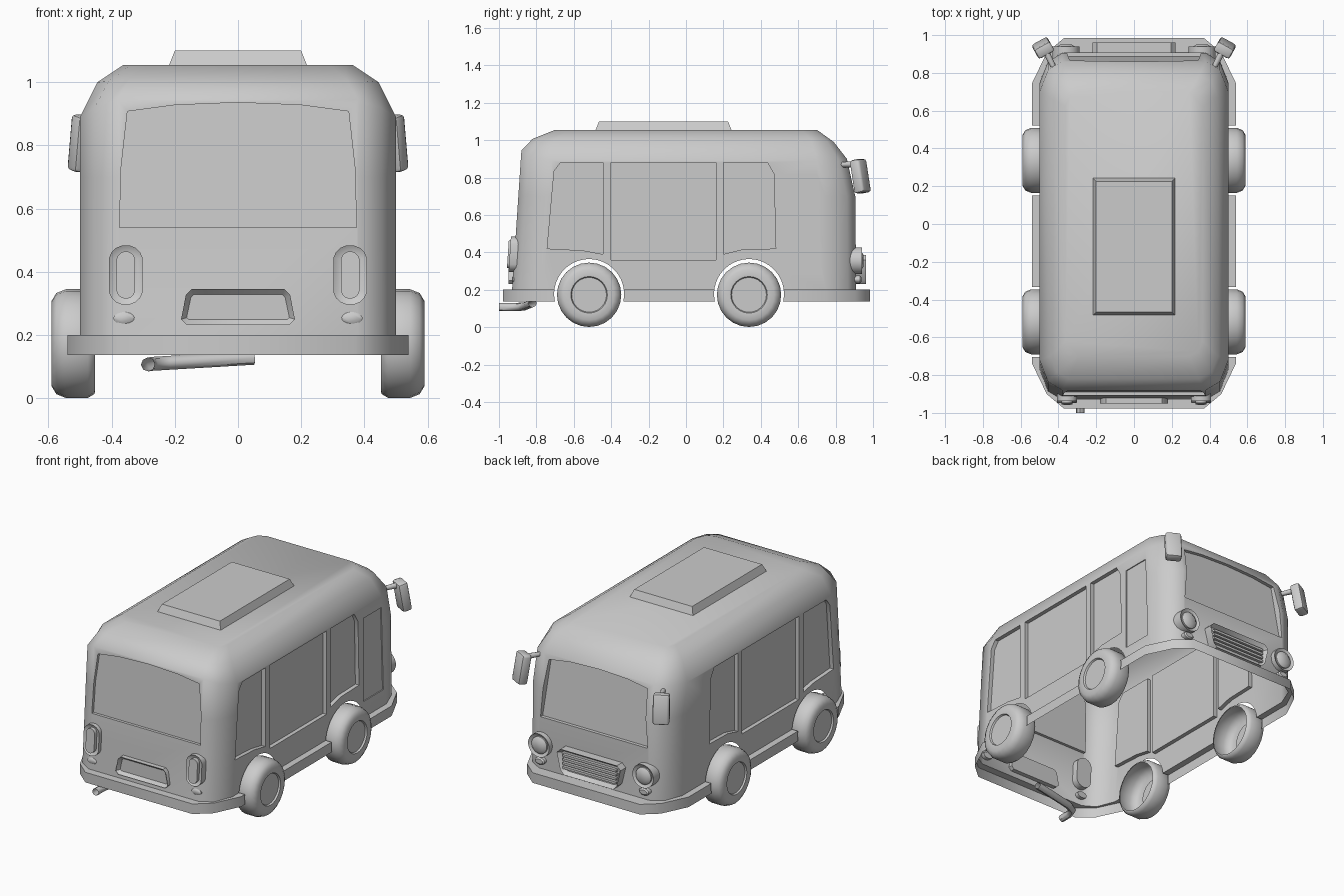
import bpy, bmesh, math
from mathutils import Matrix, Vector

if "Cube" in bpy.data.objects:
    bpy.data.objects.remove(bpy.data.objects["Cube"])

ARCHES = [(-0.518, 0.177), (0.337, 0.177)]
ARCH_R = 0.187


def finish(bm, name, angle=45):
    bmesh.ops.recalc_face_normals(bm, faces=bm.faces)
    me = bpy.data.meshes.new(name)
    bm.to_mesh(me)
    bm.free()
    ob = bpy.data.objects.new(name, me)
    bpy.context.collection.objects.link(ob)
    return smooth(ob, angle)


def smooth(ob, angle=45):
    bpy.ops.object.select_all(action='DESELECT')
    ob.select_set(True)
    bpy.context.view_layer.objects.active = ob
    bpy.ops.object.shade_smooth_by_angle(angle=math.radians(angle))
    return ob


def prism(name, outline, axis, a, b, lean=0, inset=0, push=0, taper=0):
    """Extrude an outline along an axis from a to b; optionally inset and push the b face."""
    place = {'x': lambda p, t: (t, p[0], p[1]),
             'y': lambda p, t: (p[0], t + lean * (p[1] - 0.5), p[1]),
             'z': lambda p, t: (p[0], p[1], t)}[axis]
    bm = bmesh.new()
    lo = [bm.verts.new(place(p, a)) for p in outline]
    hi = [bm.verts.new(place(p, b)) for p in outline]
    n = len(outline)
    for i in range(n):
        j = (i + 1) % n
        bm.faces.new((lo[i], lo[j], hi[j], hi[i]))
    bm.faces.new(lo[::-1])
    cap = bm.faces.new(hi)
    bmesh.ops.recalc_face_normals(bm, faces=bm.faces)
    if inset:
        bmesh.ops.inset_region(bm, faces=[cap], thickness=inset)
        bmesh.ops.translate(bm, verts=cap.verts, vec=cap.normal * push)
    return finish(bm, name, 40)


def oval(cx, cz, rx, rz, n=16, straight=0):
    pts = []
    for i in range(n):
        t = 2 * math.pi * (i + 0.5) / n
        pts.append((cx + rx * math.cos(t),
                    cz + rz * math.sin(t) + math.copysign(straight, math.sin(t))))
    return pts


def chamfered(top, bottom, z0, z1, c):
    half = [(bottom - c, z0), (bottom, z0 + c), (top, z1 - c), (top - c, z1)]
    return half + [(-x, z) for x, z in reversed(half)]


def ring(hx, yf, yr, zs, zf, zr, cs, cm, ce):
    """Plan outline with three points per corner."""
    pts = []
    for sx, front in ((1, True), (-1, True), (-1, False), (1, False)):
        y, s, ze = (yf, -1, zf) if front else (yr, 1, zr)
        c = [(sx * hx, y + s * cs, zs),
             (sx * (hx - cm), y + s * cm, (zs + ze) / 2),
             (sx * (hx - ce), y, ze)]
        pts += c if (sx > 0) == front else c[::-1]
    return pts


# Body shell with bumper band, lofted from the bottom to the roof
rings = [ring(.54, .985, -.978, .137, .137, .137, .24, .078, .17),
         ring(.54, .985, -.978, .2, .2, .2, .24, .078, .17),
         ring(.50, .91, -.93, .2, .2, .2, .16, .045, .12),
         ring(.50, .905, -.8964, .70, .70, .70, .16, .045, .12),
         ring(.50, .86, -.88, .89, .90, .945, .16, .045, .12),
         ring(.445, .79, -.82, 1.0, .99, 1.007, .12, .036, .10),
         ring(.363, .70, -.70, 1.055, 1.055, 1.055, .08, .024, .07)]
bm = bmesh.new()
vs = [[bm.verts.new(p) for p in r] for r in rings]
for r0, r1 in zip(vs, vs[1:]):
    for i in range(12):
        j = (i + 1) % 12
        bm.faces.new((r0[i], r0[j], r1[j], r1[i]))
bm.faces.new(vs[0][::-1])
bm.faces.new(vs[-1])
body = finish(bm, "body")

# Cutters: side windows, door panel, windscreen, rear window, wheel arches
side = [[(-.742, .42), (-.55, .41), (-.445, .39), (-.445, .88), (-.67, .88), (-.705, .835)],
        [(-.40, .36), (.16, .36), (.16, .88), (-.40, .88)],
        [(.20, .39), (.30, .415), (.48, .42), (.47, .82), (.435, .88), (.20, .88)]]
cutters = [prism("cut", o, 'x', s * .475, s * .7) for o in side for s in (1, -1)]
cutters.append(prism("cut", [(.525, .30), (.72, .30), (.70, .82), (.525, .82)], 'x', .494, .7))
cutters.append(prism("cut", [(-.37, .52), (.37, .52), (.34, .87), (.2, .89), (0, .898),
                             (-.2, .89), (-.34, .87)], 'y', .888, 1.3, lean=-.12))
cutters.append(prism("cut", [(-.375, .54), (.375, .54), (.37, .73), (.35, .908), (.2, .928),
                             (0, .936), (-.2, .928), (-.35, .908), (-.37, .73)],
                     'y', -.892, -1.3, lean=.067))
for y, z in ARCHES:
    cutters.append(prism("cut", oval(y, z, ARCH_R, ARCH_R, 48), 'x', -.8, .8))
for c in cutters:
    m = body.modifiers.new("cut", 'BOOLEAN')
    m.operation, m.solver, m.object = 'DIFFERENCE', 'EXACT', c
    bpy.context.view_layer.objects.active = body
    bpy.ops.object.modifier_apply(modifier=m.name)
    bpy.data.objects.remove(c)

# Open the underside and remove the tunnels left between the arches
bm = bmesh.new()
bm.from_mesh(body.data)
dead = []
for f in bm.faces:
    tunnel = any(all(abs(math.hypot(v.co.y - y, v.co.z - z) - ARCH_R) < .002 for v in f.verts)
                 for y, z in ARCHES)
    if tunnel or all(v.co.z < .14 for v in f.verts):
        dead.append(f)
bmesh.ops.delete(bm, geom=dead, context='FACES')
bm.to_mesh(body.data)
bm.free()
smooth(body)

# Roof hatch
hatch = prism("roof_hatch", [(-.22, -.485), (.22, -.485), (.22, .245), (-.22, .245)], 'z', 1.05, 1.10)
for v in hatch.data.vertices:
    if v.co.z > 1.08:
        v.co.x -= math.copysign(.02, v.co.x)
        v.co.y -= math.copysign(.02, v.co.y + .12)

# Wheels: hollow cups turned about the axle
tyre = [(.452, .15), (.455, .16), (.475, .172), (.545, .172), (.575, .160), (.59, .135),
        (.588, .098), (.578, .093), (.578, .0)]
for s, sn in ((1, "right"), (-1, "left")):
    for (y, _), yn in zip(ARCHES, ("rear", "front")):
        bm = bmesh.new()
        prof = [bm.verts.new((s * x, y, .173 + r)) for x, r in tyre]
        edges = [bm.edges.new(e) for e in zip(prof, prof[1:])]
        bmesh.ops.spin(bm, geom=prof + edges, cent=(0, y, .173), axis=(1, 0, 0),
                       angle=2 * math.pi, steps=24, use_duplicate=False)
        bmesh.ops.remove_doubles(bm, verts=bm.verts, dist=.0005)
        finish(bm, f"{yn}_{sn}_wheel", 50)

    # Lamps at both ends
    prism(f"{sn}_tail_lamp", oval(s * .355, .39, .054, .05, 16, .045), 'y', -.87, -.935,
          lean=.067, inset=.018, push=-.012)
    prism(f"{sn}_tail_lens", oval(s * .355, .39, .03, .03, 16, .045), 'y', -.90, -.945, lean=.067)
    prism(f"{sn}_rear_reflector", oval(s * .36, .253, .034, .02), 'y', -.90, -.925, inset=.008, push=.006)
    prism(f"{sn}_headlamp", oval(s * .36, .355, .073, .073, 20), 'y', .86, .94, inset=.018, push=-.014)
    prism(f"{sn}_headlamp_lens", oval(s * .36, .355, .053, .053, 20), 'y', .90, .935, inset=.02, push=.014)
    prism(f"{sn}_front_indicator", oval(s * .36, .255, .034, .022), 'y', .88, .93, inset=.008, push=.007)

    # Mirror head and arm
    bm = bmesh.new()
    bmesh.ops.create_cube(bm, size=1, matrix=Matrix.Diagonal((.095, .06, .18, 1)))
    bmesh.ops.bevel(bm, geom=bm.edges[:], offset=.014, segments=2, affect='EDGES', profile=.5)
    rot = Matrix.Rotation(math.radians(-29 * s), 4, 'Z') @ Matrix.Rotation(math.radians(10), 4, 'X')
    bm.transform(Matrix.Translation((s * .482, .932, .807)) @ rot)
    finish(bm, f"{sn}_mirror")
    a, b = Vector((s * .405, .79, .867)), Vector((s * .47, .92, .872))
    bm = bmesh.new()
    bmesh.ops.create_cone(bm, cap_ends=True, segments=8, radius1=.012, radius2=.018, depth=(b - a).length,
                          matrix=Matrix.Translation((a + b) / 2)
                          @ (b - a).to_track_quat('Z', 'Y').to_matrix().to_4x4())
    finish(bm, f"{sn}_mirror_arm")

# Rear plate holder, front grille and its bars
prism("rear_plate", chamfered(.165, .18, .232, .345, .018), 'y', -.90, -.95, inset=.018, push=-.02)
prism("grille", chamfered(.22, .195, .23, .385, .025), 'y', .89, .962, inset=.02, push=-.025)
for i in range(4):
    z = .271 + i * .025
    prism("grille_bar", [(-.185, z - .007), (.185, z - .007), (.185, z + .007), (-.185, z + .007)],
          'y', .93, .955)

# Exhaust pipe
cu = bpy.data.curves.new("exhaust", 'CURVE')
cu.dimensions, cu.bevel_depth, cu.bevel_resolution = '3D', .022, 2
path = [(.05, -.82, .128), (-.22, -.86, .112), (-.27, -.885, .109), (-.285, -.93, .107), (-.285, -1.0, .107)]
sp = cu.splines.new('POLY')
sp.points.add(len(path) - 1)
for p, co in zip(sp.points, path):
    p.co = (*co, 1)
pipe = bpy.data.objects.new("exhaust_pipe", cu)
bpy.context.collection.objects.link(pipe)
bpy.ops.object.select_all(action='DESELECT')
pipe.select_set(True)
bpy.context.view_layer.objects.active = pipe
bpy.ops.object.convert(target='MESH')
smooth(bpy.context.view_layer.objects.active)
